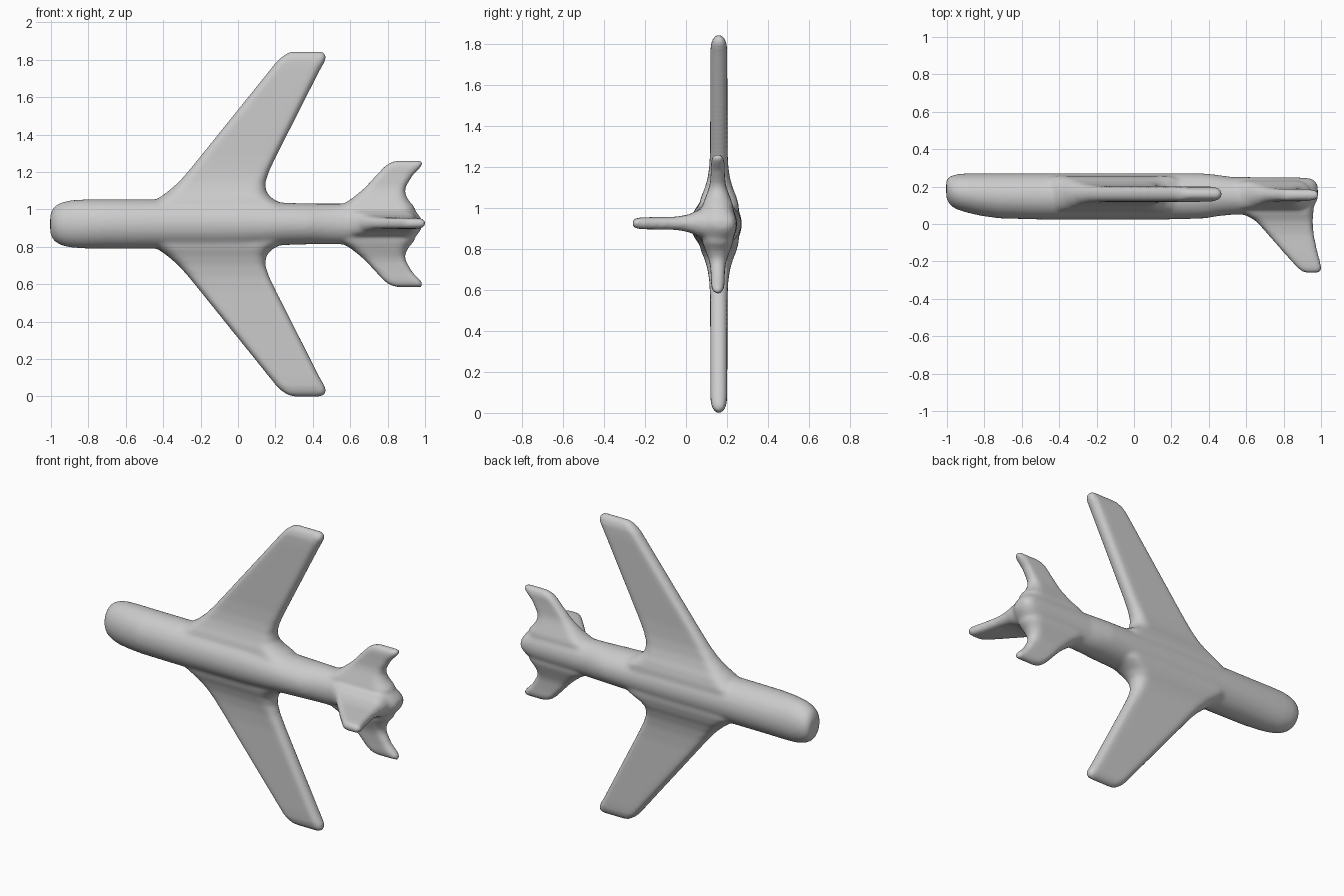
import bpy, bmesh
from math import sin, cos, pi
from mathutils import Vector

ZC = 0.922  # height of the fuselage axis


def skin(bm, rings):
    """Bridge a list of point rings into a closed shell with capped ends."""
    loops = [[bm.verts.new(p) for p in ring] for ring in rings]
    n = len(loops[0])
    faces = [bm.faces.new(loops[0]), bm.faces.new(loops[-1])]
    for a, b in zip(loops, loops[1:]):
        for i in range(n):
            j = (i + 1) % n
            faces.append(bm.faces.new((a[i], a[j], b[j], b[i])))
    bmesh.ops.recalc_face_normals(bm, faces=faces)


def body_ring(x, half_z, y0, y1, n=40):
    cy, half_y = (y0 + y1) / 2, (y1 - y0) / 2
    return [Vector((x, cy + half_y * cos(2 * pi * i / n), ZC + half_z * sin(2 * pi * i / n)))
            for i in range(n)]


def blade(bm, stations, place, n=8):
    """Round-edged blade: stations are (span, leading x, trailing x, half thickness)."""
    rings = []
    for s, le, te, t in stations:
        ring = []
        for cx, start in ((te - t, -pi / 2), (le + t, pi / 2)):
            for k in range(n + 1):
                a = start + pi * k / n
                ring.append(place(s, cx + t * cos(a), t * sin(a)))
        rings.append(ring)
    skin(bm, rings)


bm = bmesh.new()

# Fuselage: x, half width, lower and upper y
fuselage = [
    (-1.004, 0.045, 0.145, 0.232), (-0.995, 0.075, 0.12, 0.247), (-0.975, 0.098, 0.093, 0.259),
    (-0.94, 0.116, 0.075, 0.267), (-0.89, 0.127, 0.06, 0.271), (-0.82, 0.131, 0.044, 0.272),
    (-0.72, 0.132, 0.03, 0.272), (-0.5, 0.132, 0.024, 0.272), (0.0, 0.13, 0.024, 0.272),
    (0.15, 0.122, 0.024, 0.272), (0.25, 0.113, 0.025, 0.272), (0.38, 0.109, 0.03, 0.27),
    (0.45, 0.109, 0.042, 0.262), (0.52, 0.109, 0.049, 0.252), (0.7, 0.109, 0.052, 0.25),
    (0.85, 0.108, 0.055, 0.249), (0.9, 0.1, 0.06, 0.248), (0.93, 0.085, 0.07, 0.246),
    (0.955, 0.062, 0.09, 0.24), (0.972, 0.04, 0.11, 0.228), (0.983, 0.02, 0.135, 0.205)]
skin(bm, [body_ring(*s) for s in fuselage])

# Swept wings and tailplanes with flared roots, mirrored about the axis
wing = [
    (0.0, -0.52, 0.30, 0.1), (0.09, -0.5, 0.27, 0.097), (0.135, -0.43, 0.185, 0.085),
    (0.17, -0.38, 0.153, 0.07), (0.22, -0.322, 0.147, 0.055), (0.28, -0.268, 0.167, 0.046),
    (0.36, -0.203, 0.205, 0.042), (0.82, 0.167, 0.438, 0.041), (0.87, 0.207, 0.466, 0.039),
    (0.895, 0.235, 0.474, 0.033), (0.912, 0.262, 0.464, 0.022), (0.922, 0.285, 0.45, 0.01)]
tailplane = [
    (0.0, 0.5, 0.96, 0.08), (0.09, 0.53, 0.945, 0.075), (0.13, 0.6, 0.91, 0.06),
    (0.17, 0.65, 0.893, 0.045), (0.2, 0.683, 0.9, 0.037), (0.26, 0.738, 0.935, 0.033),
    (0.3, 0.775, 0.975, 0.032), (0.32, 0.8, 0.99, 0.029), (0.332, 0.825, 0.99, 0.02),
    (0.339, 0.85, 0.98, 0.01)]
for side in (1, -1):
    blade(bm, wing, lambda s, x, t: Vector((x, 0.16 + t, ZC + side * s)))
    blade(bm, tailplane, lambda s, x, t: Vector((x, 0.155 + t, ZC + side * s)))

# Single tail fin pointing towards -y
fin = [
    (-0.13, 0.54, 0.965, 0.08), (-0.06, 0.57, 0.96, 0.065), (-0.02, 0.645, 0.957, 0.045),
    (0.02, 0.683, 0.958, 0.036), (0.06, 0.718, 0.963, 0.031), (0.15, 0.797, 0.982, 0.03),
    (0.2, 0.842, 0.996, 0.029), (0.235, 0.873, 1.004, 0.027), (0.254, 0.898, 1.0, 0.02),
    (0.262, 0.92, 0.99, 0.01)]
blade(bm, fin, lambda s, x, t: Vector((x, -s, ZC + 0.003 + t)))

mesh = bpy.data.meshes.new("airframe")
bm.to_mesh(mesh)
bm.free()
airframe = bpy.data.objects.new("airframe", mesh)
bpy.context.collection.objects.link(airframe)

# Fuse the parts into one skin and soften the joints
remesh = airframe.modifiers.new("fuse", 'REMESH')
remesh.mode = 'VOXEL'
remesh.voxel_size = 0.011
remesh.use_smooth_shade = True
soften = airframe.modifiers.new("soften", 'SMOOTH')
soften.factor = 0.5
soften.iterations = 8
